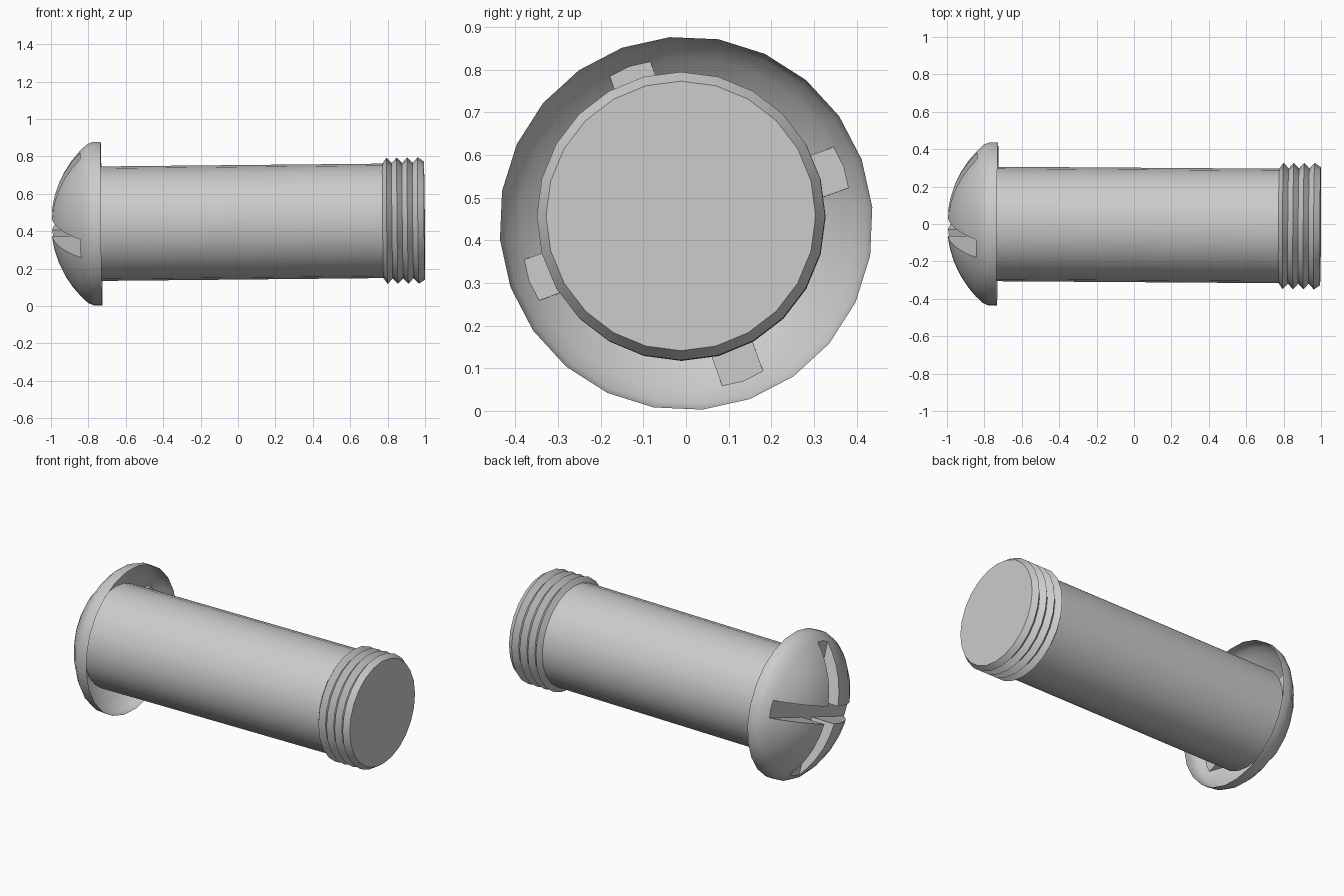
import bpy, bmesh, math
from mathutils import Matrix, Vector

if "Cube" in bpy.data.objects:
    bpy.data.objects.remove(bpy.data.objects["Cube"])

SIDES = 24
# The whole screw leans very slightly: local x axis -> (1, -0.007, 0.01)
axis = Vector((1, -0.007, 0.01)).normalized()
TILT = Matrix.Translation((0, -0.005, 0.4475)) @ axis.to_track_quat('X', 'Z').to_matrix().to_4x4()


def new_object(name, bm):
    bmesh.ops.recalc_face_normals(bm, faces=bm.faces)
    mesh = bpy.data.meshes.new(name)
    bm.to_mesh(mesh)
    bm.free()
    obj = bpy.data.objects.new(name, mesh)
    bpy.context.collection.objects.link(obj)
    return obj


def lathe(name, profile, offset=0.0, cap_start=False, cap_end=True):
    """Revolve (x, radius) points round the x axis."""
    bm = bmesh.new()
    rings = []
    for x, r in profile:
        n = SIDES if r > 0 else 1
        angles = [offset + math.tau * i / SIDES for i in range(n)]
        rings.append([bm.verts.new((x, r * math.cos(a), r * math.sin(a))) for a in angles])
    for a, b in zip(rings, rings[1:]):
        for i in range(SIDES):
            j = (i + 1) % SIDES
            if len(a) == 1:
                bm.faces.new((a[0], b[i], b[j]))
            else:
                bm.faces.new((a[i], b[i], b[j], a[j]))
    if cap_start:
        bm.faces.new(rings[0])
    if cap_end:
        bm.faces.new(rings[-1])
    return new_object(name, bm)


def smooth(obj, angle):
    bpy.ops.object.select_all(action='DESELECT')
    obj.select_set(True)
    bpy.context.view_layer.objects.active = obj
    bpy.ops.object.shade_smooth_by_angle(angle=math.radians(angle))


# Domed head: spherical cap with a short straight rim
R = 0.562
dome = [(-1 + R - math.sqrt(R * R - r * r), r)
        for r in (0, 0.07, 0.14, 0.21, 0.28, 0.34, 0.39, 0.425)]
head = lathe("head", dome + [(-0.775, 0.438), (-0.73, 0.438)], math.radians(5))

# Cross-shaped cutter for the drive slots, turned 20 degrees
w, l = 0.051, 0.6
bm = bmesh.new()
verts = []
for k in range(4):
    turn = Matrix.Rotation(math.radians(20 + 90 * k), 3, 'X')
    for p in ((-1.2, l, -w), (-1.2, l, w), (-1.2, w, w)):
        verts.append(bm.verts.new(turn @ Vector(p)))
face = bm.faces.new(verts)
ext = bmesh.ops.extrude_face_region(bm, geom=[face])
bmesh.ops.translate(bm, vec=(0.36, 0, 0),
                    verts=[v for v in ext["geom"] if isinstance(v, bmesh.types.BMVert)])
cutter = new_object("slot_cutter", bm)
cutter.hide_render = True

mod = head.modifiers.new("slots", 'BOOLEAN')
mod.operation = 'DIFFERENCE'
mod.solver = 'EXACT'
mod.object = cutter
bpy.context.view_layer.objects.active = head
bpy.ops.object.modifier_apply(modifier=mod.name)
bpy.data.objects.remove(cutter)

# The head is a hollow shell: open its back
bm = bmesh.new()
bm.from_mesh(head.data)
back = [f for f in bm.faces if all(v.co.x > -0.735 for v in f.verts)]
bmesh.ops.delete(bm, geom=back, context='FACES')
bm.to_mesh(head.data)
bm.free()

# Shaft
shaft = lathe("shaft", [(-0.835, 0.306), (0.775, 0.306)], cap_end=False)

# Thread: four ridges and the flat end
ridges = [(0.775, 0.306)]
for i in range(4):
    x = 0.797 + 0.0555 * i
    ridges += [(x, 0.338), (x + 0.028, 0.308)]
ridges[-1] = (0.997, 0.316)
thread = lathe("thread", ridges)

for obj, angle in ((head, 35), (shaft, 30), (thread, 30)):
    obj.data.transform(TILT)
    smooth(obj, angle)
